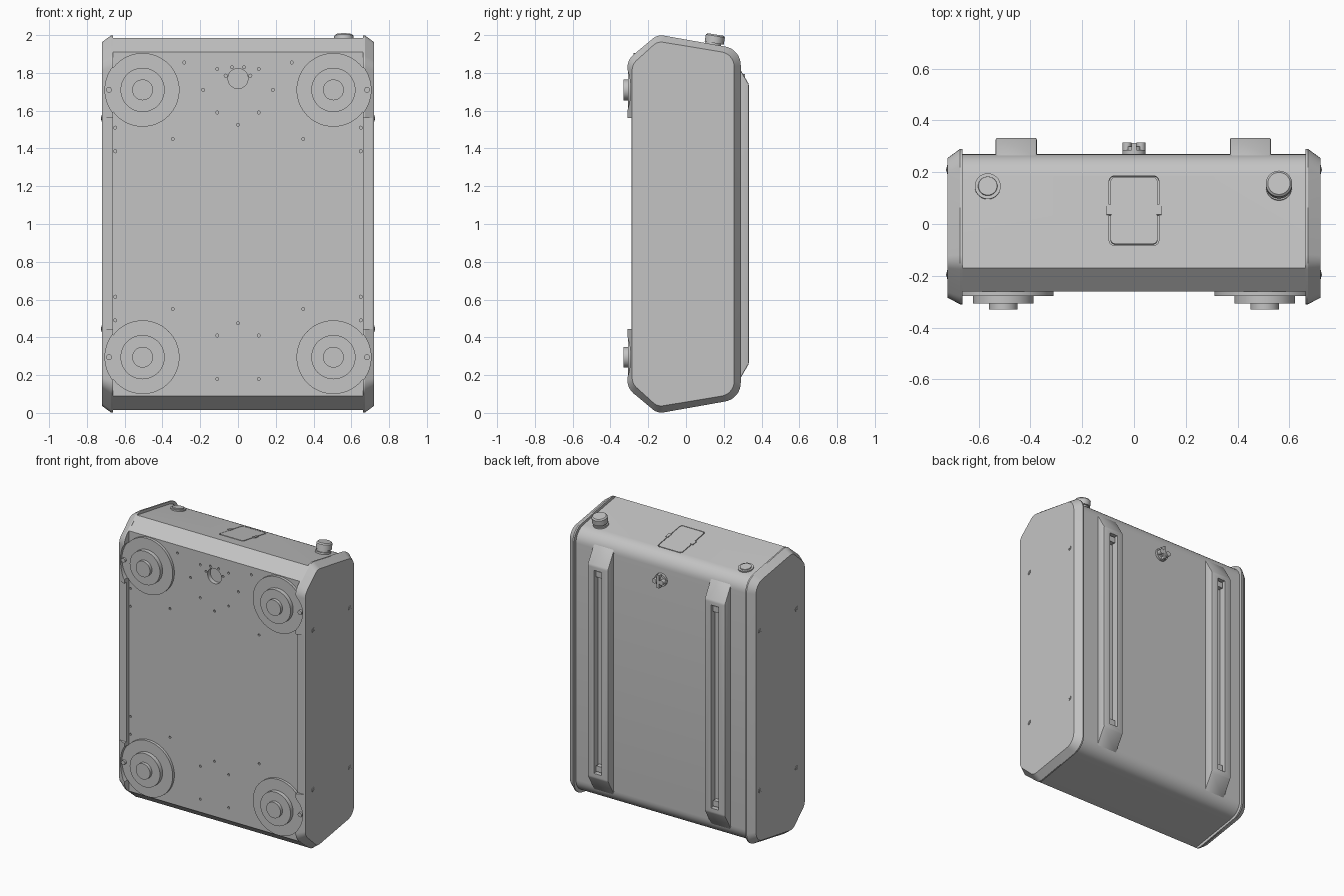
import bpy, bmesh, math
from mathutils import Vector

if "Cube" in bpy.data.objects:
    bpy.data.objects.remove(bpy.data.objects["Cube"], do_unlink=True)

grey = bpy.data.materials.new("light grey")
grey.use_nodes = True
grey.diffuse_color = (0.55, 0.55, 0.55, 1)
grey.node_tree.nodes["Principled BSDF"].inputs["Base Color"].default_value = (0.55, 0.55, 0.55, 1)
FRONT, BACK = Vector((0, -1, 0)), Vector((0, 1, 0))
TOP = Vector((0, 0.17, 1)).normalized()


def rounded(corners, radii, steps=8):
    """Closed polygon with each corner replaced by a tangent arc."""
    out = []
    for i, r in enumerate(radii):
        p = Vector(corners[i])
        a = (Vector(corners[i - 1]) - p).normalized()
        b = (Vector(corners[(i + 1) % len(corners)]) - p).normalized()
        if r == 0:
            out.append(p)
            continue
        half = a.angle(b) / 2
        centre = p + (a + b).normalized() * (r / math.sin(half))
        start = p + a * (r / math.tan(half)) - centre
        end = p + b * (r / math.tan(half)) - centre
        sweep = math.pi - 2 * half
        for k in range(steps + 1):
            t = k / steps
            out.append(centre + (start * math.sin((1 - t) * sweep)
                                 + end * math.sin(t * sweep)) / math.sin(sweep))
    return out


def loft(name, sections, place):
    """Skin equal-length outlines; place maps (u, v, height) to a point."""
    bm = bmesh.new()
    rings = [[bm.verts.new(place(p[0], p[1], h)) for p in pts] for h, pts in sections]
    n = len(rings[0])
    for low, high in zip(rings, rings[1:]):
        for i in range(n):
            j = (i + 1) % n
            bm.faces.new((low[i], low[j], high[j], high[i]))
    bm.faces.new(rings[0])
    bm.faces.new(rings[-1])
    bmesh.ops.recalc_face_normals(bm, faces=bm.faces)
    mesh = bpy.data.meshes.new(name)
    bm.to_mesh(mesh)
    bm.free()
    ob = bpy.data.objects.new(name, mesh)
    bpy.context.collection.objects.link(ob)
    return ob


def rod(name, base, axis, r, depth, sides=48, r_end=None):
    """Cylinder or cone starting at base and growing along axis."""
    axis = Vector(axis).normalized()
    bpy.ops.mesh.primitive_cone_add(
        vertices=sides, radius1=r, radius2=r if r_end is None else r_end, depth=depth,
        location=Vector(base) + axis * depth / 2, rotation=axis.to_track_quat('Z', 'Y').to_euler())
    bpy.context.object.name = name
    return bpy.context.object


def box(name, low, high):
    low, high = Vector(low), Vector(high)
    bpy.ops.mesh.primitive_cube_add(size=1, location=(low + high) / 2)
    bpy.context.object.name = name
    bpy.context.object.scale = high - low
    return bpy.context.object


def cut(target, cutters):
    for c in cutters:
        m = target.modifiers.new("cut", 'BOOLEAN')
        m.operation, m.solver, m.object = 'DIFFERENCE', 'EXACT', c
        bpy.context.view_layer.objects.active = target
        bpy.ops.object.modifier_apply(modifier=m.name)
        bpy.data.objects.remove(c, do_unlink=True)


def joined(objects):
    bpy.ops.object.select_all(action='DESELECT')
    for o in objects:
        o.select_set(True)
    bpy.context.view_layer.objects.active = objects[0]
    bpy.ops.object.join()
    return objects[0]


def side_outline(upper, radii):
    """Side profile mirrored about mid height."""
    lower = [(y, 2 - z) for y, z in reversed(upper)]
    return rounded(upper + lower, radii + radii[::-1])


def along_x(u, v, h):
    return Vector((h, u, v))


def on_top(u, v, h):
    return Vector((u, v, 1.985 - 0.17 * (v + 0.16))) + TOP * h


# Main case
shell = side_outline([(-0.26, 1.91), (-0.17, 1.985), (0.27, 1.912)], [0, 0, 0.1])
case = loft("case", [(-0.668, shell), (0.668, shell)], along_x)

# Recess and lid in the top
def lid_outline(g):
    x, low, high = 0.096 - g, -0.082 + g, 0.186 - g
    return rounded([(-x, low), (x, low), (x, high), (-x, high)], [0.02] * 4)

cut(case, [loft("lid_cutter", [(-0.015, lid_outline(0)), (0.02, lid_outline(0))], on_top)])
loft("top_lid", [(-0.02, lid_outline(0.005)), (0, lid_outline(0.005))], on_top)
for s in (-1, 1):
    x = 0.097 * s
    tab = [(x - 0.01, 0.035), (x + 0.01, 0.035), (x + 0.01, 0.075), (x - 0.01, 0.075)]
    loft("lid_latch", [(-0.01, tab), (0.005, tab)], on_top)

# Screw holes and round port in the front panel
holes = [(0, 1.525), (0, 0.475)]
for s in (-1, 1):
    holes += [(s * x, z) for x, z in [(0.11, 1.82), (0.285, 1.855), (0.185, 1.71), (0.11, 1.59),
                                      (0.345, 1.45), (0.345, 0.55), (0.11, 0.41), (0.11, 0.18),
                                      (0.65, 1.51), (0.65, 1.385), (0.65, 0.615), (0.65, 0.49),
                                      (0.032, 1.83), (0.065, 1.785)]]
cut(case, [joined([rod("hole", (x, -0.25, z), FRONT, 0.008, 0.03, 12) for x, z in holes]),
           rod("port", (0, -0.23, 1.77), FRONT, 0.053, 0.05)])

# End caps, flared towards the case and relieved for the front pads
inner = side_outline([(-0.31, 1.87), (-0.15, 2.003), (0.29, 1.925)], [0.09, 0.07, 0.1])
outer = side_outline([(-0.285, 1.845), (-0.15, 1.967), (0.255, 1.9)], [0.07, 0.06, 0.08])
for s in (-1, 1):
    cap = loft("end_cap", [(s * 0.662, inner), (s * 0.672, inner), (s * 0.72, outer)], along_x)
    cutters = [box("relief", (s * 0.7 - 0.1, -0.4, 0.445), (s * 0.7 + 0.1, -0.289, 1.56))]
    cutters += [rod("pad_relief", (s * 0.505, -0.277, z), FRONT, 0.199, 0.1, 64)
                for z in (0.295, 1.71)]
    cut(cap, cutters)
    # Side screws
    for y in (-0.195, 0.21):
        for z in (0.445, 1.56):
            rod("side_screw", (s * 0.715, y, z), (s, 0, 0), 0.017, 0.008, 20)
            rod("side_screw_head", (s * 0.72, y, z), (s, 0, 0), 0.009, 0.006, 6)

# Stepped round pads on the front
for x in (-0.505, 0.505):
    for z in (0.295, 1.71):
        rod("pad_base", (x, -0.255, z), FRONT, 0.195, 0.024, 64)
        rod("pad_step", (x, -0.27, z), FRONT, 0.117, 0.038)
        rod("pad_stud", (x, -0.3, z), FRONT, 0.055, 0.03)
        rod("pad_screw", (math.copysign(0.683, x), -0.27, z), FRONT, 0.015, 0.025, 16)

# Slotted rails on the back
rail_side = [(0.26, 0.135), (0.333, 0.26), (0.333, 1.74), (0.26, 1.865)]
for x in (-0.455, 0.45):
    rail = loft("back_rail", [(x - 0.08, rail_side), (x + 0.08, rail_side)], along_x)
    bevel = rail.modifiers.new("soft edges", 'BEVEL')
    bevel.width, bevel.segments = 0.008, 2
    bpy.context.view_layer.objects.active = rail
    bpy.ops.object.modifier_apply(modifier=bevel.name)
    cut(rail, [box("slot", (x - 0.03, 0.285, 0.29), (x + 0.03, 0.4, 1.71))])
    for z in (0.3, 1.66):
        box("rail_clip", (x - 0.022, 0.28, z), (x + 0.022, 0.318, z + 0.04))

# Valve on the back
rod("valve_base", (0, 0.26, 1.75), BACK, 0.045, 0.025, 32)
rod("valve_neck", (0, 0.28, 1.75), BACK, 0.028, 0.02, 24)
for s in (-1, 1):
    rod("valve_lobe", (s * 0.027, 0.285, 1.75), BACK, 0.017, 0.03, 20)
box("valve_handle", (-0.009, 0.28, 1.705), (0.009, 0.312, 1.795))

# Top knob and low plug
rod("knob_neck", on_top(0.56, 0.14, -0.01), TOP, 0.042, 0.04)
rod("knob_flange", on_top(0.56, 0.14, 0), TOP, 0.05, 0.012)
rod("knob_head", on_top(0.56, 0.145, 0.025), TOP, 0.051, 0.038)
rod("knob_crown", on_top(0.56, 0.145, 0.063), TOP, 0.051, 0.008, r_end=0.043)
rod("plug_ring", on_top(-0.565, 0.145, -0.01), TOP, 0.05, 0.018)
rod("plug_button", on_top(-0.565, 0.145, 0), TOP, 0.039, 0.014, r_end=0.036)

# Colour and shading
for ob in bpy.context.collection.objects:
    if ob.type == 'MESH':
        ob.data.materials.clear()
        ob.data.materials.append(grey)
        bpy.ops.object.select_all(action='DESELECT')
        ob.select_set(True)
        bpy.context.view_layer.objects.active = ob
        bpy.ops.object.shade_smooth_by_angle(angle=math.radians(25))
